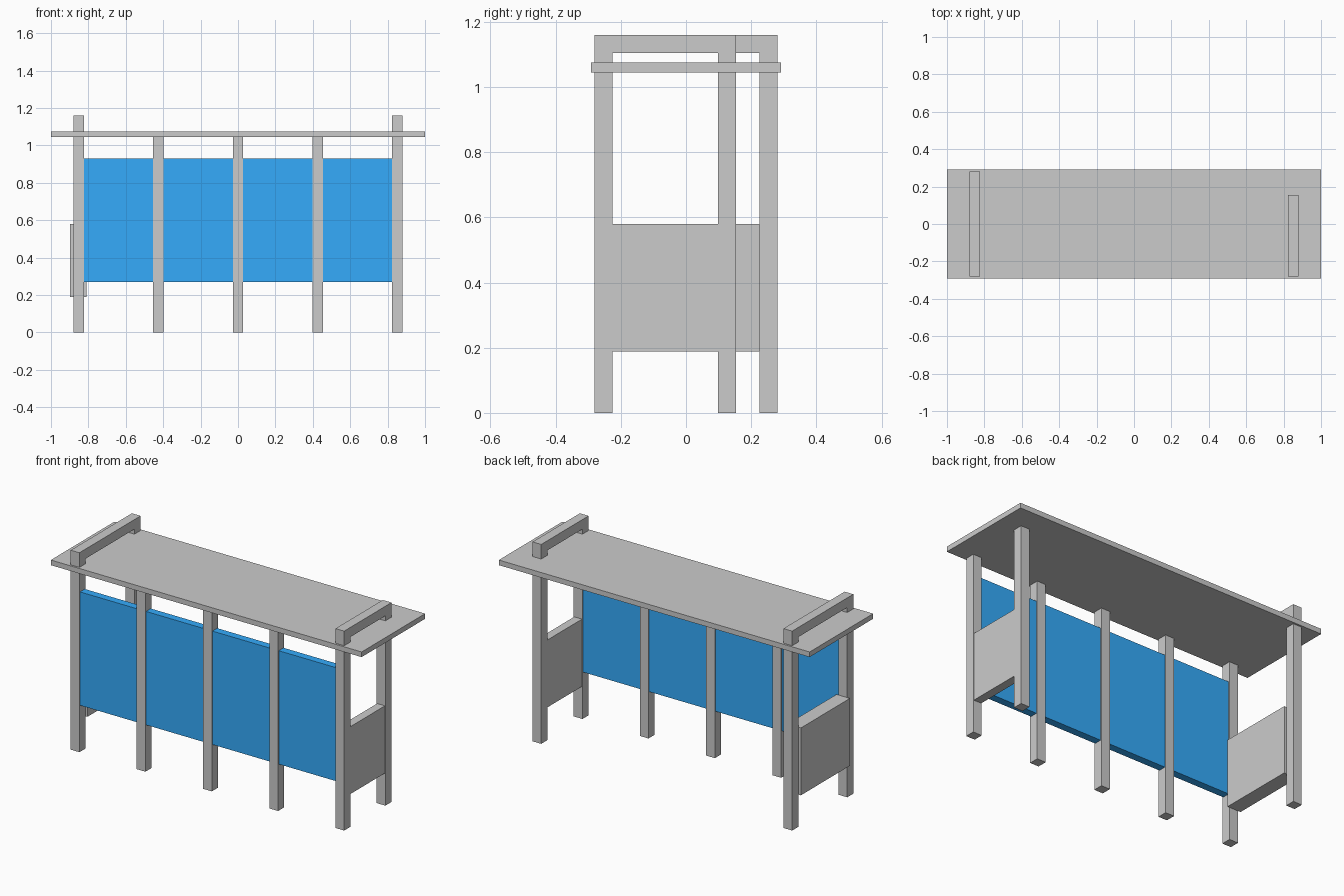
import bpy, bmesh

if "Cube" in bpy.data.objects:
    bpy.data.objects.remove(bpy.data.objects["Cube"])

def box(name, x, y, z, mat=None):
    """Box from (min, max) ranges on each axis."""
    bm = bmesh.new()
    bmesh.ops.create_cube(bm, size=1)
    for v in bm.verts:
        v.co = [r[0] if c < 0 else r[1] for c, r in zip(v.co, (x, y, z))]
    return finish(name, bm, mat)

def finish(name, bm, mat=None):
    bmesh.ops.recalc_face_normals(bm, faces=bm.faces)
    me = bpy.data.meshes.new(name)
    bm.to_mesh(me)
    bm.free()
    ob = bpy.data.objects.new(name, me)
    bpy.context.collection.objects.link(ob)
    if mat:
        me.materials.append(mat)
    return ob

def end_frame(name, x0, x1, y0, y1):
    """Upside-down U profile in the YZ plane, extruded along x."""
    profile = [(y0, 0), (y0, TOP), (y1, TOP), (y1, 0),
               (y1 - W, 0), (y1 - W, TOP - W), (y0 + W, TOP - W), (y0 + W, 0)]
    bm = bmesh.new()
    face = bm.faces.new([bm.verts.new((x0, y, z)) for y, z in profile])
    ext = bmesh.ops.extrude_face_region(bm, geom=[face])
    for v in ext["geom"]:
        if isinstance(v, bmesh.types.BMVert):
            v.co.x = x1
    return finish(name, bm)

W = 0.056        # post width
TOP = 1.16       # frame height
FRONT = -0.281   # front face of the posts

blue = bpy.data.materials.new("blue_panel")
blue.diffuse_color = (0.035, 0.41, 0.97, 1)
blue.use_nodes = True
blue.node_tree.nodes["Principled BSDF"].inputs["Base Color"].default_value = blue.diffuse_color

# End frames: the left one is deeper than the right one
end_frame("left_frame", -0.88, -0.88 + W, FRONT, 0.281)
end_frame("right_frame", 0.88 - W, 0.88, FRONT, 0.154)

# Roof slab
box("roof", (-1, 1), (-0.292, 0.292), (1.045, 1.075))

# Intermediate front posts
for i, cx in enumerate((-0.427, 0, 0.427)):
    box(f"middle_post_{i + 1}", (cx - W / 2, cx + W / 2),
        (FRONT, FRONT + W), (0, 1.05))

# Blue wall panel, slightly thinner than the posts
box("wall_panel", (-0.826, 0.826), (FRONT + 0.006, FRONT + W - 0.006),
    (0.27, 0.93), blue)

# Side panels: the left one is thicker than its posts
box("left_side_panel", (-0.897, -0.811), (FRONT + W, 0.281 - W), (0.188, 0.58))
box("right_side_panel", (0.827, 0.877), (FRONT + W, 0.154 - W), (0.188, 0.58))
